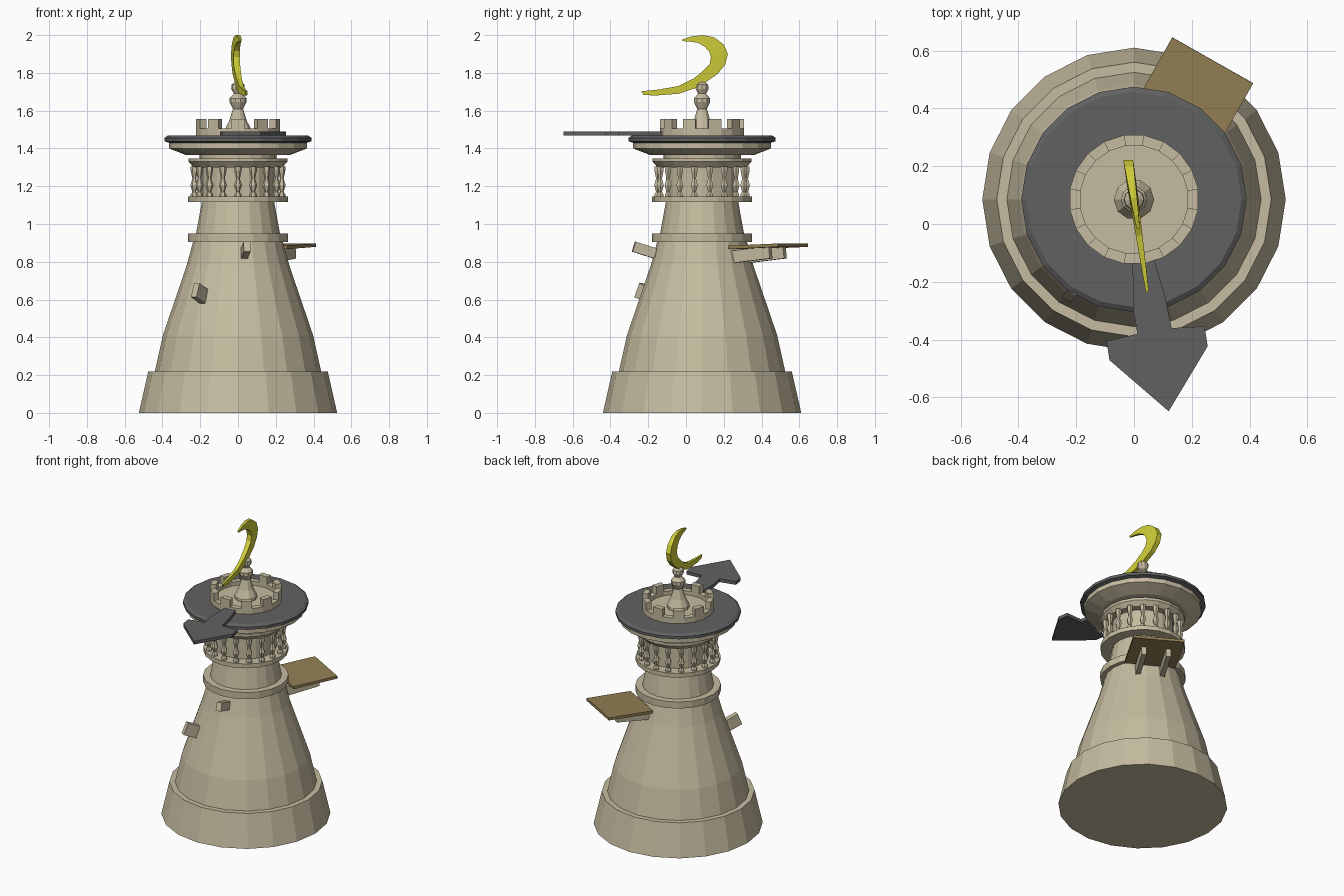
import bpy, bmesh, math
from mathutils import Vector, Matrix

if "Cube" in bpy.data.objects:
    bpy.data.objects.remove(bpy.data.objects["Cube"])

CY = 0.085  # tower axis offset in y


def mat(name, r, g, b):
    m = bpy.data.materials.new(name)
    m.diffuse_color = (r, g, b, 1)
    m.use_nodes = True
    m.node_tree.nodes["Principled BSDF"].inputs["Base Color"].default_value = m.diffuse_color
    return m


STONE = mat("stone beige", 0.56, 0.50, 0.35)
SLATE = mat("slate grey", 0.12, 0.12, 0.122)
WOOD = mat("wood brown", 0.29, 0.21, 0.09)
GOLD = mat("moon yellow", 0.62, 0.61, 0.04)


def finish(name, bm, material):
    bmesh.ops.recalc_face_normals(bm, faces=bm.faces)
    me = bpy.data.meshes.new(name)
    bm.to_mesh(me)
    bm.free()
    me.materials.append(material)
    ob = bpy.data.objects.new(name, me)
    bpy.context.collection.objects.link(ob)
    return ob


def lathe(bm, profile, sides, cx=0.0, cy=CY):
    """Closed turned solid from (radius, z) points, capped at both ends."""
    rings = []
    for r, z in profile:
        rings.append([bm.verts.new((cx + r * math.cos(2 * math.pi * i / sides),
                                    cy + r * math.sin(2 * math.pi * i / sides), z))
                      for i in range(sides)])
    for a, b in zip(rings, rings[1:]):
        for i in range(sides):
            j = (i + 1) % sides
            bm.faces.new((a[i], a[j], b[j], b[i]))
    bm.faces.new(rings[0][::-1])
    bm.faces.new(rings[-1])


def turned(name, profile, sides, material):
    bm = bmesh.new()
    lathe(bm, profile, sides)
    return finish(name, bm, material)


def beam(name, angle, side, r0, r1, z0, z1, width, height, material):
    """Box running outward from the axis, rising from z0 to z1 (centre heights)."""
    d = Vector((math.cos(angle), math.sin(angle), 0))
    p = Vector((d.y, -d.x, 0))
    a = Vector((0, CY, z0)) + d * r0 + p * side
    b = Vector((0, CY, z1)) + d * r1 + p * side
    x = (b - a).normalized()
    up = p.cross(x).normalized()
    rot = Matrix((x, p, up)).transposed().to_4x4()
    bm = bmesh.new()
    bmesh.ops.create_cube(bm, size=1, matrix=Matrix.Translation((a + b) / 2) @ rot
                          @ Matrix.Diagonal(((b - a).length, width, height, 1)))
    return finish(name, bm, material)


# Tower base, body, collars and flared top
turned("tower_body", [
    (0.525, 0), (0.475, 0.22), (0.44, 0.22), (0.398, 0.41), (0.323, 0.63),
    (0.272, 0.78), (0.238, 0.905), (0.265, 0.905), (0.265, 0.95), (0.222, 0.95),
    (0.192, 1.116), (0.264, 1.116), (0.264, 1.145), (0.19, 1.145), (0.19, 1.30),
    (0.235, 1.30), (0.262, 1.33), (0.262, 1.348), (0.205, 1.348), (0.205, 1.365),
    (0.275, 1.365), (0.365, 1.40), (0.365, 1.435)], 20, STONE)

# Ring of balusters
bm = bmesh.new()
for k in range(18):
    a = math.radians(20 * k + 10)
    lathe(bm, [(0.019, 1.14), (0.019, 1.158), (0.010, 1.17), (0.021, 1.205), (0.010, 1.24),
               (0.019, 1.282), (0.019, 1.305)], 6, 0.235 * math.cos(a), CY + 0.235 * math.sin(a))
finish("balusters", bm, STONE)

# Dark slate platform
turned("slate_platform", [(0.365, 1.43), (0.39, 1.438), (0.39, 1.456), (0.372, 1.468)], 20, SLATE)

# Battlement floor and crenellated wall
turned("battlement_floor", [(0.20, 1.45), (0.20, 1.478)], 20, STONE)
bm = bmesh.new()
N, RO, RI, ZB = 20, 0.225, 0.188, 1.45
for k in range(N):
    top = 1.555 if k % 2 == 0 else 1.505
    c = []
    for z in (ZB, top):
        for r, i in ((RO, k), (RO, k + 1), (RI, k + 1), (RI, k)):
            a = 2 * math.pi * (i + 0.5) / N
            c.append(bm.verts.new((r * math.cos(a), CY + r * math.sin(a), z)))
    bm.faces.new(c[:4])
    bm.faces.new(c[4:])
    for i in (0, 2):
        bm.faces.new((c[i], c[i + 1], c[i + 5], c[i + 4]))
    if k % 2 == 0:  # merlon ends
        bm.faces.new((c[1], c[2], c[6], c[5]))
        bm.faces.new((c[3], c[0], c[4], c[7]))
finish("battlement_wall", bm, STONE)

# Finial
turned("finial", [(0.07, 1.47), (0.07, 1.50), (0.047, 1.545), (0.027, 1.61), (0.045, 1.645),
                  (0.045, 1.665), (0.022, 1.69), (0.036, 1.715), (0.034, 1.738), (0.015, 1.752)],
       10, STONE)

# Crescent moon: outer and inner curves (y, z), thinning toward both tips
outer = [(-0.018, 1.978), (0.03, 1.993), (0.09, 2.0), (0.15, 1.988), (0.20, 1.95), (0.222, 1.90),
         (0.208, 1.845), (0.167, 1.794), (0.07, 1.727), (-0.035, 1.69), (-0.165, 1.68),
         (-0.225, 1.684)]
inner = [(-0.018, 1.968), (0.02, 1.966), (0.06, 1.96), (0.098, 1.94), (0.122, 1.915), (0.132, 1.885),
         (0.125, 1.847), (0.09, 1.81), (0.04, 1.77), (-0.04, 1.73), (-0.15, 1.711),
         (-0.235, 1.703)]
bm = bmesh.new()
secs = []
last = len(outer) - 1
for i, (o, n) in enumerate(zip(outer, inner)):
    t = 0.005 + 0.012 * math.sin(math.pi * i / last)
    secs.append([bm.verts.new((0.012 - 0.145 * y + s * t, y, z))
                 for s, (y, z) in ((-1, o), (1, o), (1, n), (-1, n))])
for a, b in zip(secs, secs[1:]):
    for i in range(4):
        j = (i + 1) % 4
        bm.faces.new((a[i], a[j], b[j], b[i]))
bm.faces.new(secs[0])
bm.faces.new(secs[-1])
finish("crescent_moon", bm, GOLD)

# Arrow-shaped pointer plate
pts = [(0.12, -0.648), (0.255, -0.423), (0.244, -0.354), (0.13, -0.36), (0.105, -0.24),
       (0.07, -0.125), (-0.005, -0.125), (-0.003, -0.295), (0.012, -0.38), (-0.095, -0.405),
       (-0.085, -0.471)]
bm = bmesh.new()
f = bm.faces.new([bm.verts.new((x, y, 1.468)) for x, y in pts])
g = bmesh.ops.extrude_face_region(bm, geom=[f])
bmesh.ops.translate(bm, vec=(0, 0, 0.022),
                    verts=[v for v in g["geom"] if isinstance(v, bmesh.types.BMVert)])
finish("arrow_plate", bm, SLATE)

# Wooden balcony on two brackets
A = math.radians(60.5)
beam("balcony_plank", A, 0, 0.25, 0.553, 0.876, 0.888, 0.322, 0.018, WOOD)
for s in (-1, 1):
    beam("balcony_bracket", A, 0.077 * s, 0.18, 0.46, 0.82, 0.85, 0.03, 0.065, STONE)

# Short pegs sticking out of the wall
beam("lower_peg", math.atan2(-0.83, -0.56), 0, 0.27, 0.405, 0.595, 0.65, 0.035, 0.08, STONE)
beam("upper_peg", math.atan2(-0.375, 0.05), 0, 0.19, 0.365, 0.825, 0.88, 0.036, 0.055, STONE)
